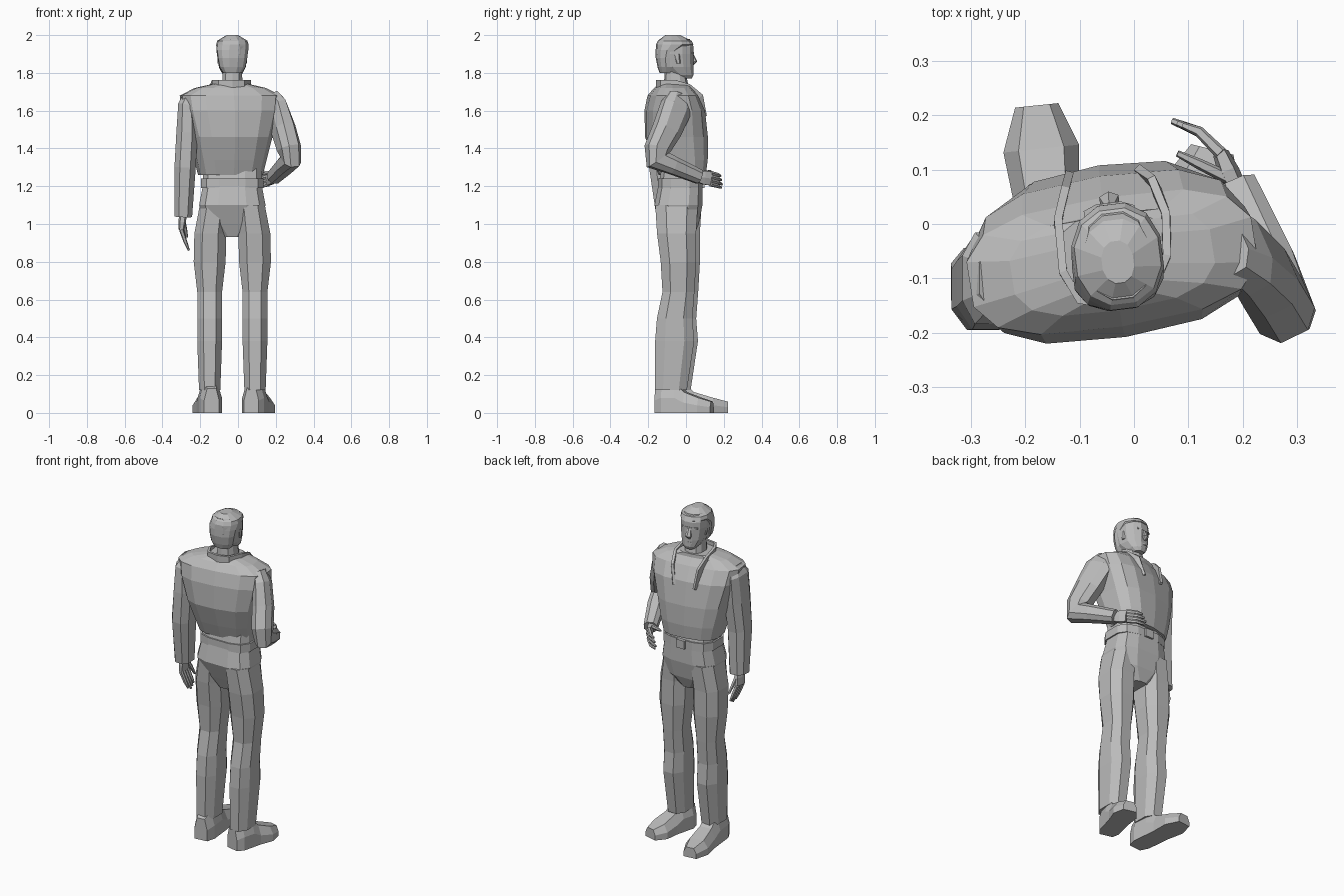
import bpy
import bmesh
from math import sin, cos, pi, radians, copysign
from mathutils import Vector, Matrix

cube = bpy.data.objects.get("Cube")
if cube:
    bpy.data.objects.remove(cube)

grey = bpy.data.materials.new("plain grey")
grey.use_nodes = True
tone = (0.5, 0.5, 0.5, 1)
grey.diffuse_color = tone
grey.node_tree.nodes["Principled BSDF"].inputs["Base Color"].default_value = tone


def skin(name, loops):
    """Join closed loops of points into a capped, flat shaded solid."""
    bm = bmesh.new()
    rows = [[bm.verts.new(point) for point in loop] for loop in loops]
    count = len(rows[0])
    for low, high in zip(rows, rows[1:]):
        for i in range(count):
            j = (i + 1) % count
            bm.faces.new((low[i], low[j], high[j], high[i]))
    bm.faces.new(rows[0][::-1])
    bm.faces.new(rows[-1])
    bmesh.ops.recalc_face_normals(bm, faces=bm.faces)
    mesh = bpy.data.meshes.new(name)
    bm.to_mesh(mesh)
    bm.free()
    mesh.materials.append(grey)
    obj = bpy.data.objects.new(name, mesh)
    bpy.context.collection.objects.link(obj)
    return obj


def outline(centre, u, v, radii, sides, power):
    """A rounded box outline around a centre, spanned by two directions."""
    points = []
    for i in range(sides):
        angle = 2 * pi * (i + 0.5) / sides
        c, s = cos(angle), sin(angle)
        points.append(centre + u * radii[0] * copysign(abs(c) ** power, c)
                      + v * radii[1] * copysign(abs(s) ** power, s))
    return points


def stack(name, x, rings, sides=8, power=0.8, yaw=0):
    """Level rings (y, z, half width, half depth) piled up on one x position."""
    u = Vector((cos(radians(yaw)), sin(radians(yaw)), 0))
    v = Vector((-u.y, u.x, 0))
    return skin(name, [outline(Vector((x, y, z)), u, v, (width, depth), sides, power)
                       for y, z, width, depth in rings])


def sweep(name, path, radii, side, sides=8, power=0.8):
    """Rings square to a path; the first radius runs along the side direction."""
    path = [Vector(point) for point in path]
    loops = []
    for k, centre in enumerate(path):
        tangent = Vector()
        for start, end in zip(path[max(k - 1, 0):k + 1], path[max(k - 1, 0) + 1:k + 2]):
            tangent += (end - start).normalized()
        tangent.normalize()
        u = Vector(side)
        u = (u - tangent * u.dot(tangent)).normalized()
        loops.append(outline(centre, u, tangent.cross(u), radii[k], sides, power))
    return skin(name, loops)


# Jacket, trouser seat and belt
MIDDLE = -.03
stack("jacket", -.04, [
    (-.02, 1.26, .17, .12), (-.03, 1.34, .19, .14), (-.05, 1.46, .22, .16),
    (-.06, 1.6, .26, .15), (-.07, 1.68, .27, .12), (-.07, 1.72, .19, .09),
    (-.06, 1.74, .1, .08)], sides=14, power=.7, yaw=9)
stack("trouser_seat", MIDDLE, [
    (-.03, .93, .05, .07), (-.03, 1, .15, .1), (-.04, 1.1, .18, .13),
    (-.03, 1.2, .16, .12), (-.03, 1.3, .16, .1)], sides=12, power=.65)
stack("belt", MIDDLE, [(-.03, z, .17, .12) for z in (1.19, 1.24)], sides=12, power=.65)
stack("belt_buckle", MIDDLE, [(.09, z, .03, .01) for z in (1.19, 1.24)], sides=4, power=.3)


# Legs and shoes
def build_leg(name, sign, shift, yaw, heel, length):
    knee_x, side_vector = .12, Vector((1, 0, 0))
    heights = (1.1, .95, .8, .64, .5, .38, .12)
    widths = (.08, .09, .09, .07, .07, .07, .06)
    depths = (.12, .11, .1, .09, .1, .11, .09)
    backs = (-.16, -.15, -.13, -.12, -.15, -.16, -.16)
    path = [(MIDDLE + sign * min(knee_x, .23 - z * .13 + .01), back + depth + shift, z)
            for z, back, depth in zip(heights, backs, depths)]
    loops = [outline(Vector(point), side_vector, Vector((0, 1, 0)), size, 8, .8)
             for point, size in zip(path, zip(widths, depths))]
    skin(name + "_leg", loops)
    sections = [(-.1, .04, .13), (-.05, .06, .16), (.04, .06, .16),
                (.1, .06, .11), (.2, .07, .08), (.28, .04, .06)]
    turn = (Matrix.Translation((MIDDLE + sign * knee_x, heel, 0))
            @ Matrix.Rotation(radians(yaw), 4, "Z"))
    skin(name + "_shoe", [
        [turn @ Vector((x * w, y * length, z * h))
         for x, z in ((-1, 0), (1, 0), (1, .5), (.6, 1), (-.6, 1), (-1, .5))]
        for y, w, h in sections])


build_leg("left", 1, -.01, -14, -.08, .8)
build_leg("right", -1, .01, 6, -.06, 1)

# Sleeves
sweep("right_sleeve",
      [(-.25, -.1, 1.68), (-.27, -.1, 1.63), (-.27, -.11, 1.48),
       (-.28, -.12, 1.3), (-.29, -.1, 1.04)],
      [(.04, .06), (.05, .09), (.06, .09), (.06, .08), (.05, .06)], side=(1, 0, 0))
sweep("left_sleeve",
      [(.17, -.04, 1.68), (.2, -.05, 1.62), (.24, -.1, 1.5), (.27, -.15, 1.4),
       (.28, -.15, 1.34), (.25, -.07, 1.31), (.19, .07, 1.25)],
      [(.04, .06), (.05, .09), (.06, .08), (.06, .07), (.05, .07), (.05, .05), (.04, .04)],
      side=(.9, .4, 0))


# Hands: a palm, four fingers fanned along one axis, and a thumb
def build_hand(name, wrist, knuckle, joint, tip, spread, thumb):
    wrist, knuckle, joint, tip, spread, thumb = (
        Vector(point) for point in (wrist, knuckle, joint, tip, spread, thumb))
    sweep(name + "_palm", [wrist, wrist.lerp(knuckle, .5), knuckle],
          [(.03, .02), (.04, .02), (.04, .015)], spread, sides=6)
    thin = [(size, size) for size in (.012, .01, .006)]
    for i in range(4):
        offset = spread * (i - 1.5) * .02
        end = tip.lerp(joint, .2 * abs(i - 1))
        sweep(f"{name}_finger_{i + 1}", [knuckle + offset, joint + offset, end + offset],
              thin, spread, sides=6)
    base = wrist.lerp(knuckle, .3) + spread * .02
    sweep(name + "_thumb", [base, base.lerp(thumb, .6), thumb], thin, spread, sides=6)


build_hand("right_hand", (-.29, -.1, 1.06), (-.3, -.09, .97), (-.28, -.08, .91),
           (-.26, -.07, .86), (0, 1, 0), (-.27, -.03, .93))
build_hand("left_hand", (.19, .06, 1.25), (.16, .13, 1.24), (.12, .17, 1.23),
           (.07, .19, 1.22), (0, 0, 1), (.08, .13, 1.28))

# Collar with lapels running down the chest
collar_path = [(-.12, .09, 1.57), (-.13, .05, 1.67), (-.14, 0, 1.72), (-.13, -.09, 1.74),
               (-.1, -.14, 1.74), (-.03, -.15, 1.74), (.03, -.13, 1.74),
               (.06, -.06, 1.74), (.06, .01, 1.72), (.04, .07, 1.67), (.01, .1, 1.57)]
ends = (0, len(collar_path) - 1)
sweep("collar", collar_path,
      [(.01 if k in ends else .03, .01) for k in range(len(collar_path))],
      side=(0, 0, 1), sides=4)

# Neck, head and hair
stack("neck", MIDDLE, [(-.05, 1.7, .06, .07), (-.06, 1.84, .05, .05)], sides=10)
stack("head", MIDDLE, [
    (0, 1.77, .03, .03), (-.02, 1.79, .05, .06), (-.05, 1.83, .07, .09),
    (-.06, 1.9, .08, .1), (-.06, 1.94, .08, .1), (-.06, 1.98, .06, .08)],
    sides=12, power=.85, yaw=7)
stack("hair", MIDDLE, [
    (-.1, 1.8, .05, .04), (-.1, 1.83, .07, .05), (-.1, 1.88, .08, .06),
    (-.09, 1.92, .085, .07), (-.06, 1.95, .085, .1), (-.06, 1.97, .08, .09),
    (-.07, 2, .03, .04)], sides=12, power=.9, yaw=7)

# Face details
FACE = -.045
stack("nose", FACE, [(.03, 1.84, .01, .01), (.04, 1.86, .02, .02), (.03, 1.9, .01, .01)],
      sides=6, yaw=7)
stack("brow", FACE, [(.02, z, .05, .02) for z in (1.9, 1.91)], yaw=7)
stack("lips", FACE, [(.03, z, .02, .01) for z in (1.81, 1.82)], sides=6, yaw=7)
for label, sign in (("left", 1), ("right", -1)):
    stack(label + "_ear", MIDDLE + sign * .07,
          [(-.04, 1.85, .01, .01), (-.05, 1.9, .01, .02)], sides=6)
